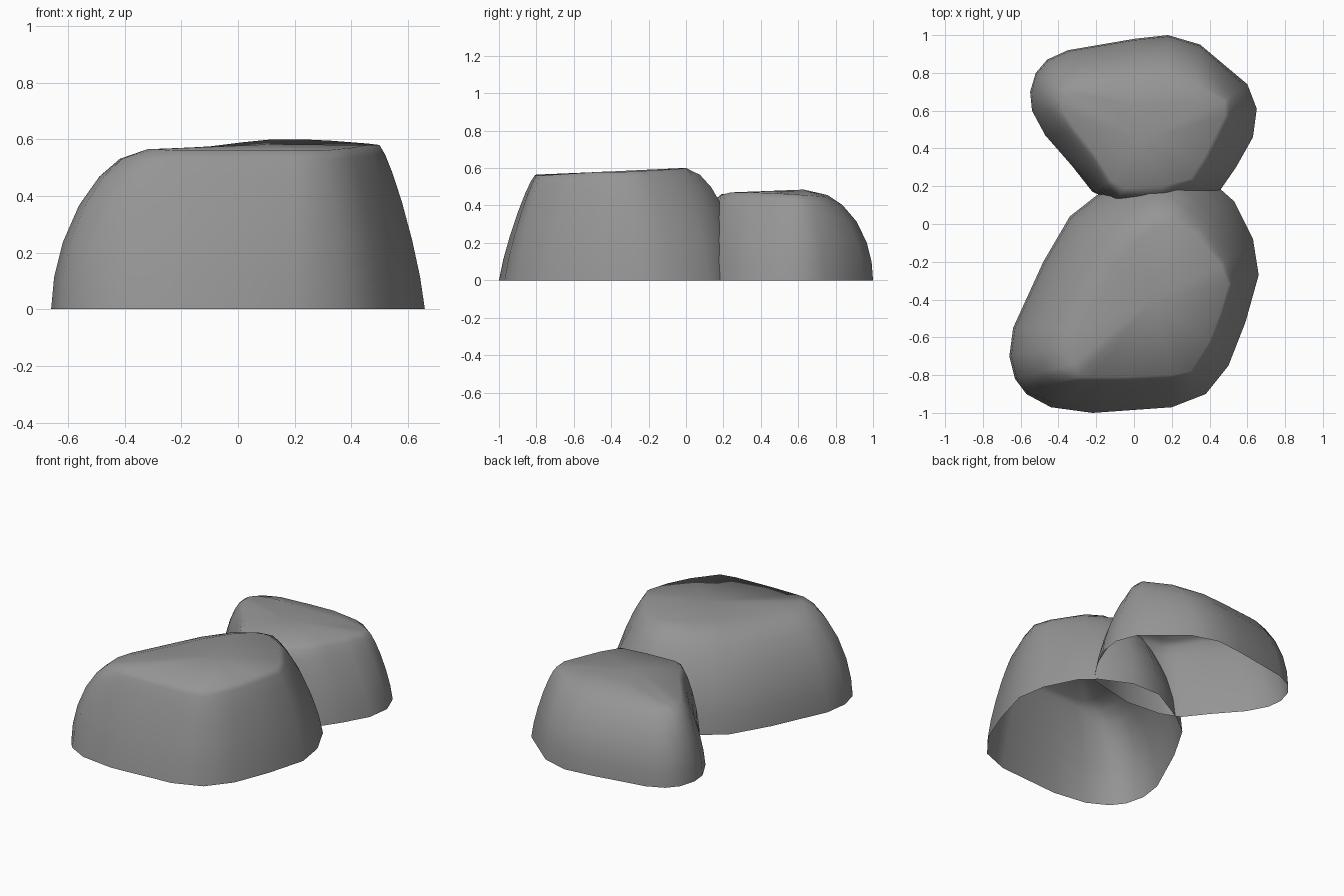
import bpy, bmesh

# Each row: base x, base y, top-rim x, y, z, roundness of the wall between them
FRONT = [
    (-.66, -.70, -.32, -.62, .565, 1.8), (-.63, -.82, -.32, -.74, .565, 1.8),
    (-.57, -.90, -.29, -.80, .565, 1.5), (-.44, -.97, -.22, -.81, .56, 1.25),
    (-.22, -1.0, -.05, -.81, .56, 1.2), (.20, -.97, .20, -.80, .56, 1.2),
    (.38, -.90, .30, -.78, .56, 1.25), (.50, -.75, .40, -.62, .57, 1.25),
    (.59, -.52, .46, -.46, .58, 1.25), (.66, -.27, .50, -.32, .58, 1.25),
    (.63, -.08, .46, -.22, .585, 1.25), (.53, .12, .33, -.05, .595, 1.3),
    (.44, .20, .23, 0, .60, 1.4), (.25, .29, .18, 0, .60, 1.7),
    (.05, .29, .12, -.02, .60, 1.7), (-.20, .15, .02, -.09, .59, 1.8),
    (-.34, .04, -.10, -.22, .575, 1.8), (-.48, -.20, -.19, -.39, .57, 1.8),
    (-.64, -.55, -.29, -.55, .565, 1.8)]
BACK = [
    (-.55, .70, -.38, .66, .44, 1.6), (-.52, .80, -.33, .68, .45, 1.8),
    (-.46, .87, -.25, .68, .46, 1.9), (-.35, .92, -.15, .66, .475, 2),
    (0, .98, 0, .63, .485, 2), (.18, 1.0, .15, .63, .485, 2),
    (.35, .95, .32, .65, .475, 1.9), (.60, .74, .48, .65, .455, 1.3),
    (.65, .61, .48, .57, .46, 1.3), (.63, .46, .43, .47, .465, 1.3),
    (.54, .30, .37, .35, .47, 1.3), (.45, .17, .30, .24, .47, 1.4),
    (.13, .10, .15, .20, .46, 2.5), (-.10, .12, -.05, .19, .46, 2.5),
    (-.22, .17, -.12, .23, .46, 1.5), (-.33, .31, -.20, .36, .46, 1.4),
    (-.47, .47, -.31, .50, .45, 1.4), (-.54, .60, -.38, .60, .44, 1.5)]
LEVELS = (0, .2, .42, .65, .83, .94, 1)

# Dark grey stone
stone = bpy.data.materials.new("dark_stone")
stone.diffuse_color = (.3, .3, .3, 1)


def rock(name, rows, peak):
    """Loft rounded rings from base to rim, fan the top, leave the bottom open."""
    bm = bmesh.new()
    rings = []
    for h in LEVELS:
        ring = []
        for bx, by, rx, ry, rz, p in rows:
            s = 1 - (1 - h ** p) ** (1 / p)
            ring.append(bm.verts.new((bx + (rx - bx) * s, by + (ry - by) * s, rz * h)))
        rings.append(ring)
    top = bm.verts.new(peak)
    n = len(rows)
    for i in range(n):
        j = (i + 1) % n
        for a, b in zip(rings, rings[1:]):
            bm.faces.new((a[i], a[j], b[j], b[i]))
        bm.faces.new((rings[-1][i], rings[-1][j], top))
    for f in bm.faces:
        f.smooth = True
    mesh = bpy.data.meshes.new(name)
    bm.to_mesh(mesh)
    bm.free()
    mesh.materials.append(stone)
    ob = bpy.data.objects.new(name, mesh)
    bpy.context.collection.objects.link(ob)
    return ob


# Large front boulder and smaller one behind, overlapping
rock("front_boulder", FRONT, (.10, -.40, .582))
rock("back_boulder", BACK, (.05, .45, .478))
